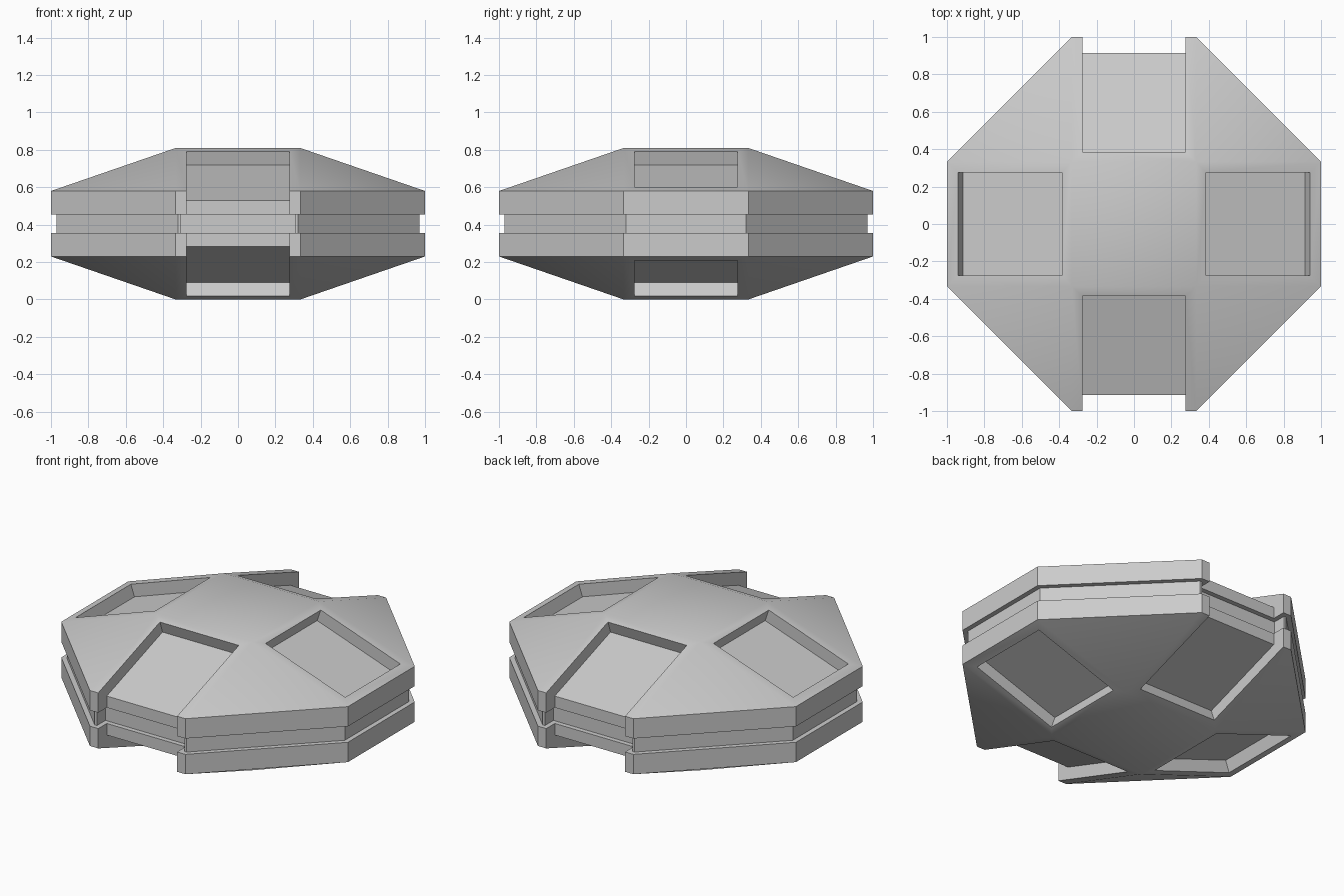
import bpy, bmesh
from math import pi
from mathutils import Matrix, Vector

if "Cube" in bpy.data.objects:
    bpy.data.objects.remove(bpy.data.objects["Cube"])

MID = 0.405          # height of the symmetry plane
SLOPE = 0.23 / 0.667
N = Vector((SLOPE, 1.0)).normalized()   # roof normal in (radius, height)


def make_object(name, bm):
    bmesh.ops.recalc_face_normals(bm, faces=bm.faces)
    me = bpy.data.meshes.new(name)
    bm.to_mesh(me)
    bm.free()
    ob = bpy.data.objects.new(name, me)
    ob.location.z = MID
    bpy.context.collection.objects.link(ob)
    return ob


def prism(bm, pts, step):
    face = bm.faces.new([bm.verts.new(p) for p in pts])
    ext = bmesh.ops.extrude_face_region(bm, geom=[face])["geom"]
    bmesh.ops.translate(bm, vec=step,
                        verts=[g for g in ext if isinstance(g, bmesh.types.BMVert)])


def roof(r):
    return Vector((r, 0.405 - SLOPE * (r - 0.333)))


# Upper shell: octagonal rim rising to a square top
A = 0.333
bm = bmesh.new()
for sx in (-1, 1):
    for sy in (-1, 1):
        for x, y, z in ((1, A, 0.05), (A, 1, 0.05), (1, A, 0.175), (A, 1, 0.175), (A, A, 0.405)):
            bm.verts.new((sx * x, sy * y, z))
bmesh.ops.convex_hull(bm, input=bm.verts)
bmesh.ops.dissolve_limit(bm, angle_limit=0.01, verts=bm.verts, edges=bm.edges)
shell = make_object("shell", bm)

# Recess cutters: closed pockets on the sides, open notches front and back
inner, outer = roof(0.385), roof(0.94)
deep = -0.077 * N
closed = [inner + 0.1 * N, inner + deep, outer + deep, outer + 0.1 * N]
opened = [inner + 0.1 * N, inner + deep, Vector((0.915, (outer + deep).y)),
          Vector((0.915, -0.1)), Vector((1.2, -0.1)), Vector((1.2, 0.6))]
cutters = []
for i in range(4):
    bm = bmesh.new()
    profile = opened if i % 2 else closed
    prism(bm, [(p.x, -0.275, p.y) for p in profile], (0, 0.55, 0))
    bmesh.ops.rotate(bm, verts=bm.verts, matrix=Matrix.Rotation(i * pi / 2, 3, 'Z'))
    cutter = make_object("recess_cutter", bm)
    cutter.hide_render = True
    cutters.append(cutter)
    mod = shell.modifiers.new("recess", 'BOOLEAN')
    mod.operation, mod.solver, mod.object = 'DIFFERENCE', 'EXACT', cutter

# Lower shell is a mirror of the upper one
mirror = shell.modifiers.new("lower_half", 'MIRROR')
mirror.use_axis = (False, False, True)
mirror.use_mirror_merge = False

bpy.context.view_layer.objects.active = shell
shell.select_set(True)
for mod in list(shell.modifiers):
    bpy.ops.object.modifier_apply(modifier=mod.name)
for cutter in cutters:
    bpy.data.objects.remove(cutter)
bpy.ops.object.shade_smooth_by_angle(angle=pi / 6)

# Waist band, set in from the notched outline
quarter = [(0.97, 0.321), (0.321, 0.97), (0.305, 0.97), (0.305, 0.885)]
right = [(x, -y) for x, y in reversed(quarter)] + quarter
outline = right + [(-x, -y) for x, y in right]
bm = bmesh.new()
prism(bm, [(x, y, -0.05) for x, y in outline], (0, 0, 0.1))
make_object("waist_band", bm)
